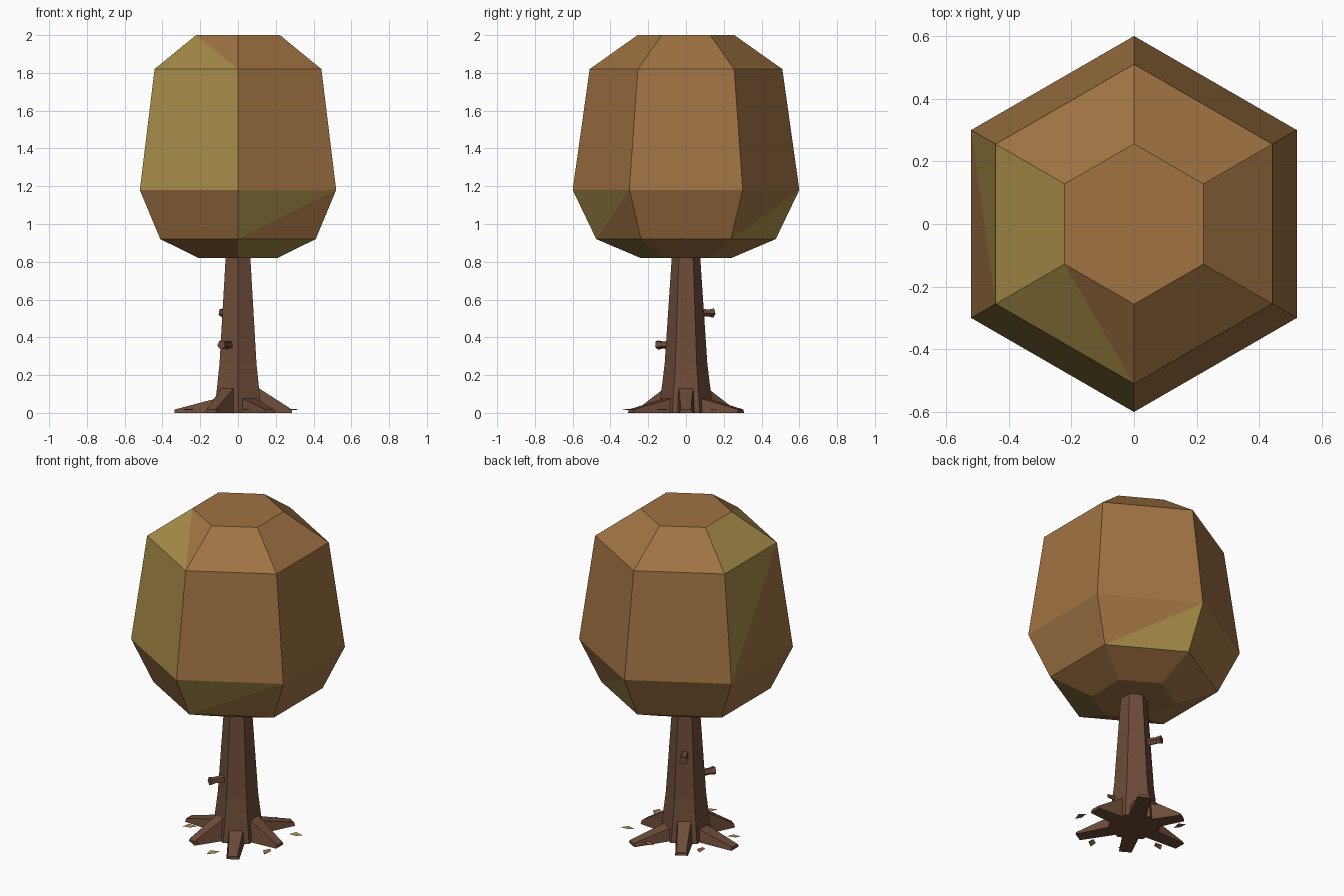
import bpy, bmesh
from math import radians, cos, sin
from mathutils import Matrix, Vector

if "Cube" in bpy.data.objects:
    bpy.data.objects.remove(bpy.data.objects["Cube"])


def material(name, rgb):
    m = bpy.data.materials.new(name)
    m.diffuse_color = (*rgb, 1)
    m.use_nodes = True
    m.node_tree.nodes["Principled BSDF"].inputs["Base Color"].default_value = m.diffuse_color
    return m


BARK = material("bark", (0.155, 0.072, 0.04))
BROWN = material("autumn_brown", (0.35, 0.17, 0.055))
GOLD = material("olive_gold", (0.38, 0.26, 0.065))
RED = material("leaf_red", (0.36, 0.09, 0.05))


def finish(name, bm, mats, matrix=Matrix()):
    bmesh.ops.recalc_face_normals(bm, faces=bm.faces)
    mesh = bpy.data.meshes.new(name)
    bm.to_mesh(mesh)
    bm.free()
    for m in mats:
        mesh.materials.append(m)
    ob = bpy.data.objects.new(name, mesh)
    ob.matrix_world = matrix
    bpy.context.collection.objects.link(ob)
    return ob


def loft(name, profile, mats, start=90, sides=6, matrix=Matrix(), accent=()):
    """Stack polygon rings (z, r); accent lists (ring, side, half) triangles in material 1."""
    bm = bmesh.new()
    rings = []
    for z, r in profile:
        angles = [radians(start + 360 * i / sides) for i in range(sides)]
        rings.append([bm.verts.new((r * cos(a), r * sin(a), z)) for a in angles])
    for k, (lo, up) in enumerate(zip(rings, rings[1:])):
        for i in range(sides):
            j = (i + 1) % sides
            if k == 3:   # crown slope is split along the other diagonal
                tris = [(lo[i], lo[j], up[i]), (lo[j], up[j], up[i])]
            else:
                tris = [(lo[i], lo[j], up[j]), (lo[i], up[j], up[i])]
            for h, t in enumerate(tris):
                bm.faces.new(t).material_index = int((k, i, h) in accent)
    bm.faces.new(rings[0])
    bm.faces.new(rings[-1])
    return finish(name, bm, mats, matrix)


# Faceted hexagonal canopy with a few golden facets
gold = {(2, 2, 0), (2, 2, 1), (2, 1, 1), (3, 2, 0), (3, 1, 0), (3, 1, 1),
        (1, 3, 1), (0, 3, 0), (0, 3, 1), (1, 5, 0)}
loft("canopy", [(0.82, 0.24), (0.92, 0.475), (1.18, 0.60), (1.82, 0.51), (2.0, 0.256)],
     [BROWN, GOLD], accent=gold)

# Flared hexagonal trunk
loft("trunk", [(0, 0.145), (0.12, 0.13), (0.26, 0.113), (0.86, 0.073)], [BARK])

# Six roots, alternating tall/short and long/low
for i in range(6):
    h, length = [(0.135, 0.285), (0.07, 0.335)][i % 2]
    bm = bmesh.new()
    ends = []
    for x, top, bw, tw in [(0.08, h + 0.015, 0.05, 0.04), (length, 0.018, 0.036, 0.026)]:
        ends.append([bm.verts.new(p) for p in
                     [(x, -bw, 0), (x, bw, 0), (x, tw, top), (x, -tw, top)]])
    a, b = ends
    bm.faces.new(a)
    bm.faces.new(b)
    for k in range(4):
        n = (k + 1) % 4
        bm.faces.new((a[k], a[n], b[n], b[k]))
    finish(f"root_{i + 1}", bm, [BARK], Matrix.Rotation(radians(60 * i), 4, 'Z'))

# Broken branch stubs
for name, ang, z, reach in [("lower_stub", 240, 0.36, 0.175), ("upper_stub", 120, 0.53, 0.165)]:
    d = Vector((cos(radians(ang)), sin(radians(ang)), 0))
    m = Matrix.Translation((0, 0, z)) @ d.to_track_quat('Z', 'Y').to_matrix().to_4x4()
    loft(name, [(0.06, 0.024), (reach - 0.03, 0.02), (reach, 0.026)], [BARK],
         start=45, sides=5, matrix=m)

# Fallen leaves around the base
leaves = [(0.29, 0.15, 20, GOLD), (0.286, -0.126, 100, BROWN), (0.046, -0.31, 60, GOLD),
          (-0.128, -0.236, 150, RED), (-0.26, -0.10, 30, GOLD), (-0.207, 0.149, 110, RED),
          (0.08, 0.25, 0, RED)]
for i, (x, y, ang, mat) in enumerate(leaves):
    bm = bmesh.new()
    tip, tail = bm.verts.new((0.042, 0, 0.022)), bm.verts.new((-0.038, 0, 0.02))
    left, right = bm.verts.new((-0.005, 0.022, 0.027)), bm.verts.new((0.005, -0.022, 0.025))
    bm.faces.new((tip, left, tail))
    bm.faces.new((tail, right, tip))
    finish(f"fallen_leaf_{i + 1}", bm, [mat],
           Matrix.Translation((x, y, -0.005)) @ Matrix.Rotation(radians(ang), 4, 'Z'))
